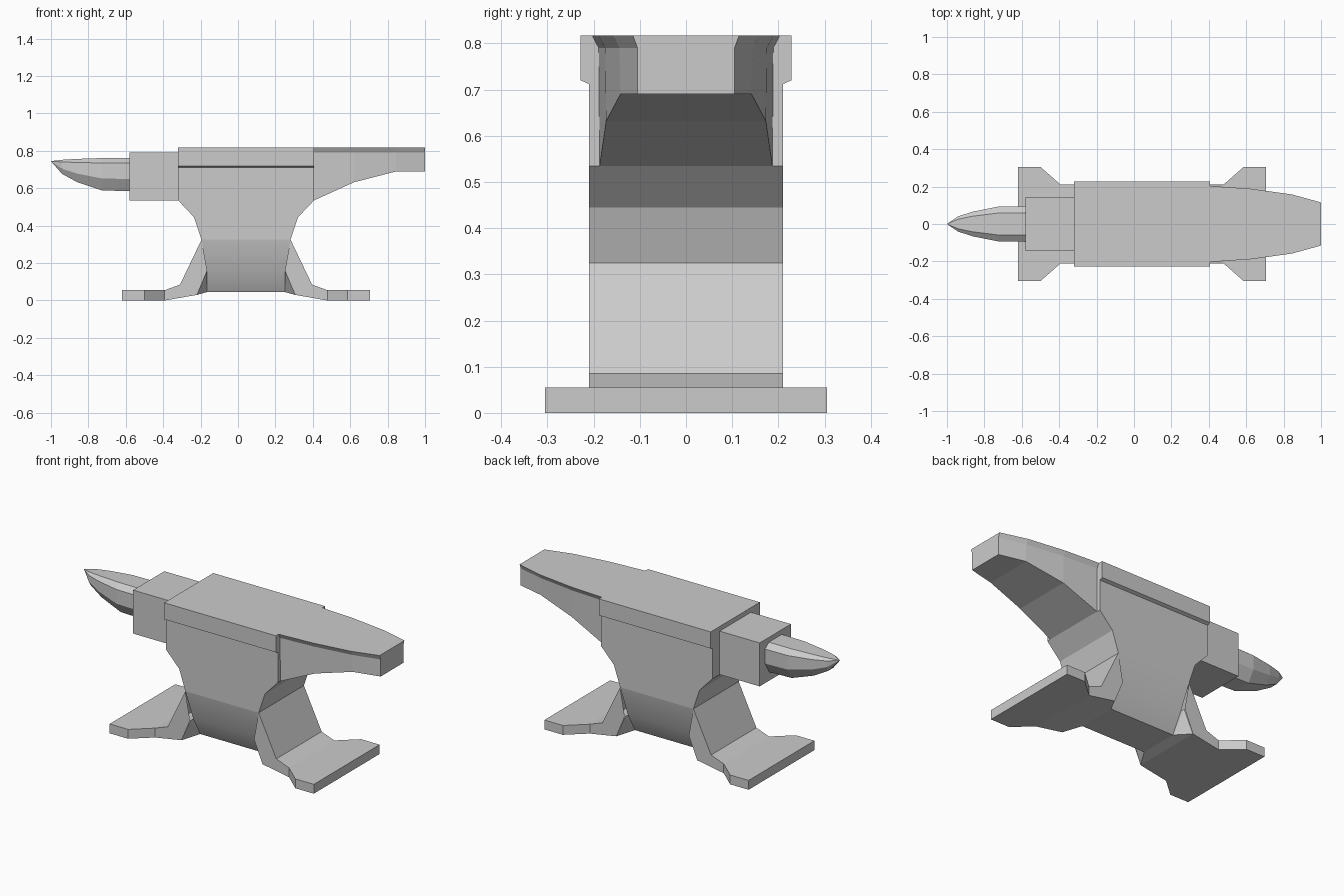
import bpy
import bmesh

if "Cube" in bpy.data.objects:
    bpy.data.objects.remove(bpy.data.objects["Cube"])

CX = 0.043  # centre line of body and feet
TOP = 0.817


def finish(name, bm):
    bmesh.ops.remove_doubles(bm, verts=bm.verts, dist=1e-5)
    bmesh.ops.recalc_face_normals(bm, faces=bm.faces)
    me = bpy.data.meshes.new(name)
    bm.to_mesh(me)
    bm.free()
    ob = bpy.data.objects.new(name, me)
    bpy.context.collection.objects.link(ob)
    return ob


def loft(name, sections, caps=(True, True), skip=()):
    """Bridge matching point rings; skip lists strip indices left open."""
    bm = bmesh.new()
    rings = [[bm.verts.new(p) for p in s] for s in sections]
    n = len(rings[0])
    for a, b in zip(rings, rings[1:]):
        for i in range(n):
            if i not in skip:
                j = (i + 1) % n
                bm.faces.new((a[i], a[j], b[j], b[i]))
    if caps[0]:
        bm.faces.new(rings[0][::-1])
    if caps[1]:
        bm.faces.new(rings[-1])
    return finish(name, bm)


def along_y(name, profile, w, skip=()):
    return loft(name, [[(x, y, z) for x, z in profile] for y in (-w, w)], skip=skip)


def along_x(name, stations, caps=(True, True), skip=()):
    return loft(name, [[(x, y, z) for y, z in ring] for x, ring in stations], caps, skip)


def flip(x):
    return 2 * CX - x


# Body: tapering block down to the waist
half = [(-0.32, 0.712), (-0.32, 0.535), (-0.235, 0.445), (-0.195, 0.325)]
along_y("body", half + [(flip(x), z) for x, z in reversed(half)], 0.21, skip=(3, 7))

# Hardened face plate with a small chamfer under its edge
plate = [(-0.21, 0.712), (0.21, 0.712), (0.228, 0.72), (0.228, TOP),
         (-0.228, TOP), (-0.228, 0.72)]
along_x("face_plate", [(-0.32, plate), (flip(-0.32), plate)], skip=(0,))

# Heel: tapers in plan, curved underside, thin flared lip on top
stations = []
for x, w, zb in [(0.406, 0.203, 0.535), (0.62, 0.189, 0.632),
                 (0.845, 0.158, 0.69), (1.0, 0.115, 0.69)]:
    side = [(w, TOP), (w - 0.014, 0.79), (w - 0.016, zb)]
    if x == 1.0:
        side = [(w, TOP), (w - 0.01, 0.79), (w - 0.01, zb)]
    stations.append((x, side + [(-y, z) for y, z in reversed(side)]))
along_x("heel", stations, caps=(False, True))

# Step block between face and horn
step = [(-0.145, 0.535), (0.145, 0.535), (0.145, 0.79), (-0.145, 0.79)]
along_x("step", [(-0.58, step), (-0.32, step)], caps=(True, False))

# Horn: octagonal rings shrinking towards the tip
right = [(0.06, 0.017), (0.095, -0.01), (0.095, -0.095), (0.055, -0.16)]
octagon = right + [(-y, z) for y, z in reversed(right)]
along_x("horn", [(x, [(y * s, 0.745 + z * s) for y, z in octagon])
                 for x, s in [(-0.58, 1), (-0.725, 0.98), (-0.86, 0.7),
                              (-0.94, 0.43), (-0.999, 0.01)]], caps=(False, True))

# Legs and feet, mirrored about the body centre line
leg = [(-0.195, 0.325), (-0.31, 0.085), (-0.392, 0.055), (-0.392, 0.0),
       (-0.22, 0.03), (-0.165, 0.16)]
foot = [(-0.392, -0.21), (-0.5, -0.305), (-0.62, -0.305),
        (-0.62, 0.305), (-0.5, 0.305), (-0.392, 0.21)]
wedge = [(-0.165, 0.205, 0.16), (-0.22, 0.21, 0.03), (-0.165, 0.115, 0.045)]
for tag, fx in (("left", lambda x: x), ("right", flip)):
    along_y(tag + "_leg", [(fx(x), z) for x, z in leg], 0.21, skip=(2, 4, 5))
    loft(tag + "_foot", [[(fx(x), y, z) for x, y in foot] for z in (0, 0.055)], skip=(5,))
    bm = bmesh.new()
    for x, y, z in wedge:
        for s in (-1, 1):
            bm.verts.new((fx(x), s * y, z))
    bmesh.ops.convex_hull(bm, input=bm.verts)
    finish(tag + "_leg_wedge", bm)

# Web between the legs, drawn in towards the bottom
rings = []
for x, y, z in [(-0.195, 0.21, 0.325), (-0.165, 0.18, 0.16), (-0.165, 0.115, 0.045)]:
    rings.append([(x, -y, z), (flip(x), -y, z), (flip(x), y, z), (x, y, z)])
web = loft("web", rings, caps=(False, True), skip=(1, 3))
bpy.context.view_layer.objects.active = web
web.select_set(True)
bpy.ops.object.shade_smooth_by_angle()
